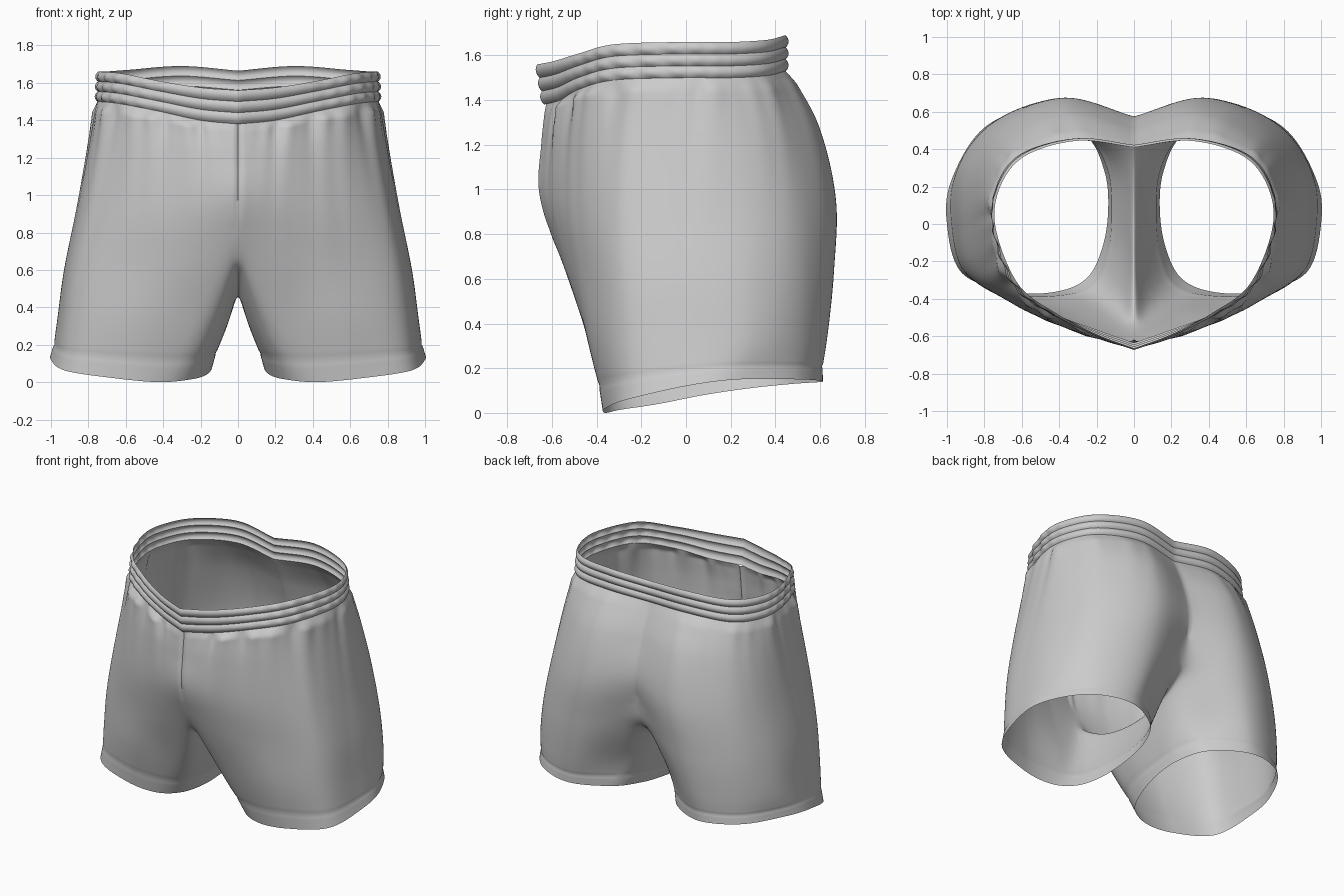
import bpy, bmesh, math
from mathutils import Vector, Matrix

cube = bpy.data.objects.get("Cube")
if cube:
    bpy.data.objects.remove(cube, do_unlink=True)

# Half outlines run front centre -> side -> back centre; leg loops add the inner side
BAND_TOP = [(0, -.665, 1.56), (.2, -.59, 1.575), (.42, -.475, 1.61), (.62, -.32, 1.65), (.74, -.02, 1.66),
            (.715, .2, 1.66), (.58, .365, 1.67), (.3, .445, 1.69), (0, .41, 1.665)]
BAND_LOW = [(0, -.635, 1.38), (.2, -.565, 1.4), (.43, -.475, 1.45), (.64, -.32, 1.49), (.745, -.02, 1.5),
            (.725, .2, 1.5), (.6, .365, 1.51), (.31, .445, 1.53), (0, .41, 1.51)]
HIP = [(0, -.655, 1.2), (.22, -.595, 1.22), (.47, -.495, 1.24), (.7, -.32, 1.25), (.795, -.02, 1.25),
       (.77, .27, 1.25), (.62, .47, 1.26), (.33, .59, 1.28), (0, .51, 1.28)]
SEAT = [(0, -.665, .98), (.24, -.595, .95), (.52, -.49, .92), (.78, -.31, .92), (.86, -.01, .92),
        (.83, .31, .92), (.67, .54, .93), (.36, .67, .95), (0, .575, 1)]
CROTCH = [(0, -.57, .7), (.27, -.53, .65), (.57, -.45, .62), (.85, -.29, .6), (.925, 0, .6),
          (.9, .31, .6), (.73, .55, .6), (.4, .66, .62), (0, .5, .7),
          (0, .3, .55), (0, .03, .48), (0, -.3, .53)]
THIGH = [(.12, -.4, .33), (.3, -.44, .33), (.59, -.42, .33), (.88, -.28, .33), (.96, 0, .33),
         (.94, .3, .33), (.76, .54, .33), (.46, .63, .34), (.19, .46, .35),
         (.08, .3, .33), (.06, .05, .3), (.06, -.2, .32)]
HEM = [(.26, -.28, .015), (.42, -.35, 0), (.65, -.35, .02), (.91, -.255, .06), (.988, 0, .12),
       (.965, .23, .15), (.8, .5, .15), (.53, .6, .14), (.27, .47, .13),
       (.17, .28, .11), (.15, .08, .08), (.18, -.12, .04)]
STEP = 14            # columns between neighbouring outline points
OUTER = 8 * STEP     # columns from front centre to back centre
DOWN = 14            # rows between neighbouring outlines


def spline(points, steps, closed=False):
    """Smooth curve through the points."""
    p = [Vector(q) for q in points]
    if closed:
        p = [p[-1]] + p + p[:2]
    else:
        p = [2 * p[0] - p[1]] + p + [2 * p[-1] - p[-2]]
    out = []
    for a, b, c, d in zip(p, p[1:], p[2:], p[3:]):
        for i in range(steps):
            t = i / steps
            out.append(b + (c - a) * t / 2 + (2 * a - 5 * b + 4 * c - d) * t ** 2 / 2
                       + (3 * b - a - 3 * c + d) * t ** 3 / 2)
    return out + [p[-2]]


def outward(row, c, closed):
    """Horizontal direction pointing away from the body at one point of a row."""
    n = len(row)
    a = row[(c - 1) % n] if closed else row[max(c - 1, 0)]
    b = row[(c + 1) % n] if closed else row[min(c + 1, n - 1)]
    v = Vector((b.y - a.y, a.x - b.x, 0))
    return v.normalized() if v.length > 1e-6 else Vector((0, 0, 0))


def add_grid(bm, rows, wrap=False):
    """Skin rows of vertices with quads."""
    for lo, hi in zip(rows, rows[1:]):
        n = len(lo)
        for c in range(n if wrap else n - 1):
            d = (c + 1) % n
            bm.faces.new((lo[c], lo[d], hi[d], hi[c]))


def finish(name, bm, material, angle, relax=()):
    """Mirror the half, weld the centre, relax the crotch and make a smooth object."""
    bmesh.ops.mirror(bm, geom=bm.verts[:] + bm.edges[:] + bm.faces[:], matrix=Matrix(),
                     merge_dist=.0005, axis='X')
    bmesh.ops.remove_doubles(bm, verts=bm.verts[:], dist=.0002)
    for reach in relax:
        soft = [v for v in bm.verts if abs(v.co.x) < reach and .44 - reach < v.co.z < .62 + reach]
        for _ in range(8):
            bmesh.ops.smooth_vert(bm, verts=soft, factor=.5,
                                  use_axis_x=True, use_axis_y=True, use_axis_z=True)
    bmesh.ops.recalc_face_normals(bm, faces=bm.faces[:])
    side = max(bm.faces, key=lambda f: f.calc_center_median().x)
    if side.normal.x < 0:
        bmesh.ops.reverse_faces(bm, faces=bm.faces[:])
    mesh = bpy.data.meshes.new(name)
    bm.to_mesh(mesh)
    bm.free()
    mesh.materials.append(material)
    obj = bpy.data.objects.new(name, mesh)
    bpy.context.collection.objects.link(obj)
    bpy.ops.object.select_all(action='DESELECT')
    bpy.context.view_layer.objects.active = obj
    obj.select_set(True)
    bpy.ops.object.shade_smooth_by_angle(angle=math.radians(angle))


def bump(t, centre, width):
    return math.exp(-((t - centre) / width) ** 2)


def gathers(t):
    """Irregular cloth folds around the waist, calmer at the back."""
    wave = math.sin(46 * t) + .7 * math.sin(77 * t + 1) + .4 * math.sin(120 * t + 2)
    return wave * (1 if t < .55 else .35)


cloth = bpy.data.materials.new("light grey cloth")
cloth.use_nodes = True
GREY = (.6, .6, .6, 1)
cloth.diffuse_color = GREY
cloth.node_tree.nodes["Principled BSDF"].inputs["Base Color"].default_value = GREY

# Gathered waistband: three shallow rolls around the waist
low, top = spline(BAND_LOW, STEP), spline(BAND_TOP, STEP)
bm = bmesh.new()
rows, count = [], 24
for r in range(count + 1):
    v, row = r / count, []
    line = [a.lerp(b, v) for a, b in zip(low, top)]
    for c in range(OUTER + 1):
        t = c / OUTER
        puff = .013 * abs(math.sin(3 * math.pi * v)) ** .8
        puff *= 1 + .5 * bump(t, .42, .14) * math.sin(130 * t + 2 * v)
        p = line[c] + outward(line, c, False) * puff
        if c in (0, OUTER):
            p.x = 0
        row.append(bm.verts.new(p))
    rows.append(row)
add_grid(bm, rows)
finish("waistband", bm, cloth, 50)

# Shorts body: seat and outer legs in one sheet, inner legs hung from the crotch curve
crotch_ring = spline(CROTCH[:9], STEP) + spline(CROTCH[8:] + CROTCH[:1], STEP)[1:-1]
thigh_ring = spline(THIGH, STEP, True)[:-1]
hem_ring = spline(HEM, STEP, True)[:-1]
upper = [low, spline(HIP, STEP), spline(SEAT, STEP)]
columns = []
for c in range(len(hem_ring)):
    keys = [crotch_ring[c], thigh_ring[c], hem_ring[c]]
    if c <= OUTER:
        columns.append(spline([u[c] for u in upper] + keys, DOWN))
    else:
        columns.append([None] * (3 * DOWN) + spline(keys, DOWN))

bm = bmesh.new()
rows = []
for r in range(5 * DOWN + 1):
    line = [col[r] for col in columns if col[r] is not None]
    closed, row = len(line) > OUTER + 1, []
    depth = r / (5 * DOWN)
    for c, point in enumerate(line):
        t, offset = c / OUTER, 0
        if c <= OUTER:
            # folds fade downward, with a pouch under the band and a deep fold at the front corner
            fade = min(1, depth * 22) * math.exp(-depth * 6)
            ends = min(1, 8 * t, 8 * (1 - t))
            offset = fade * ends * (.015 * gathers(t + .08 * depth) + .018 + .025 * bump(t, .27, .03))
            # pinched front seam
            if r < 3 * DOWN and c < 2:
                offset -= (.02, .005)[c] * min(1, 5 * (.6 - depth))
        # hem flares below a fine stitched groove
        to_hem = 5 * DOWN - r
        if to_hem < 5:
            offset += .012 * (1 - to_hem / 5)
        elif to_hem == 5:
            offset -= .003
        p = point + outward(line, c, closed) * offset
        if r <= 3 * DOWN and (c in (0, OUTER) or c > OUTER):
            p.x = 0
        p.x = max(p.x, 0)
        p.z = max(p.z, 0)
        row.append(bm.verts.new(p))
    rows.append(row)
add_grid(bm, [row[:OUTER + 1] for row in rows[:3 * DOWN + 1]])
add_grid(bm, rows[3 * DOWN:], True)
finish("shorts_body", bm, cloth, 60, relax=(.24, .2, .16, .12))
